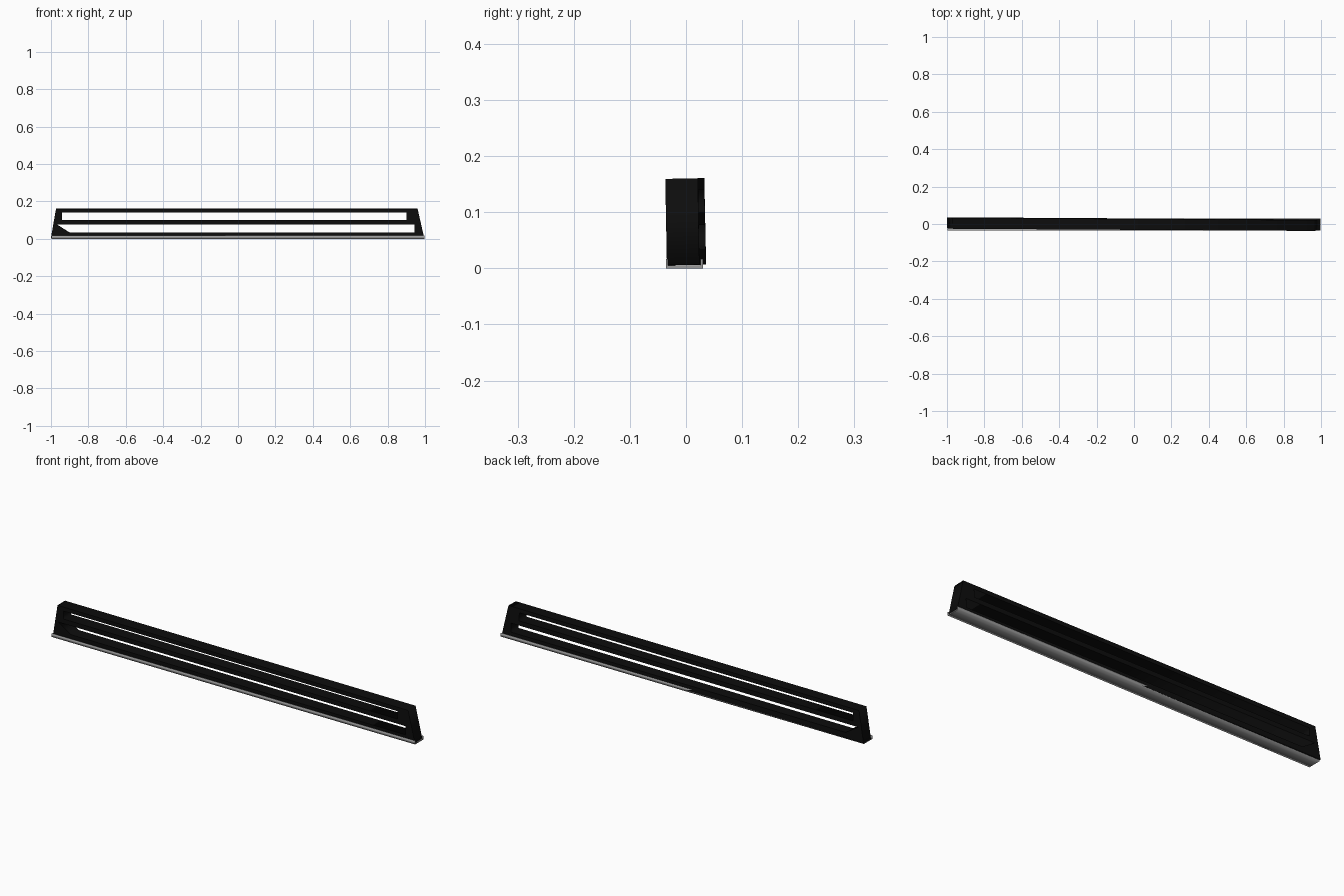
import bpy
import bmesh
import math
from mathutils import Matrix

if "Cube" in bpy.data.objects:
    bpy.data.objects.remove(bpy.data.objects["Cube"])


def material(name, rgb):
    mat = bpy.data.materials.new(name)
    mat.diffuse_color = (*rgb, 1)
    mat.use_nodes = True
    mat.node_tree.nodes["Principled BSDF"].inputs["Base Color"].default_value = mat.diffuse_color
    return mat


black = material("black", (0.004, 0.004, 0.004))
grey = material("mid_grey", (0.33, 0.33, 0.33))


def plate(name, outlines, half_depth, matrix, mat):
    """Extruded flat outline; inner outlines become through slots."""
    curve = bpy.data.curves.new(name, 'CURVE')
    curve.dimensions = '2D'
    curve.fill_mode = 'BOTH'
    curve.extrude = half_depth
    for pts in outlines:
        spline = curve.splines.new('POLY')
        spline.points.add(len(pts) - 1)
        for p, (x, y) in zip(spline.points, pts):
            p.co = (x, y, 0, 1)
        spline.use_cyclic_u = True
    obj = bpy.data.objects.new(name, curve)
    bpy.context.collection.objects.link(obj)
    obj.matrix_world = matrix
    bpy.ops.object.select_all(action='DESELECT')
    obj.select_set(True)
    bpy.context.view_layer.objects.active = obj
    bpy.ops.object.convert(target='MESH')
    obj = bpy.context.view_layer.objects.active
    # weld the caps to the sides
    bm = bmesh.new()
    bm.from_mesh(obj.data)
    bmesh.ops.remove_doubles(bm, verts=bm.verts, dist=0.0001)
    bmesh.ops.recalc_face_normals(bm, faces=bm.faces)
    bm.to_mesh(obj.data)
    bm.free()
    obj.data.materials.clear()
    obj.data.materials.append(mat)
    return obj


# Slotted body: tapered ends, two long openings, turned and leaning slightly
outer = [(-1.0, 0.006), (0.995, 0.006), (0.96, 0.16), (-0.973, 0.16)]
upper_slot = [(-0.94, 0.1), (0.9, 0.1), (0.9, 0.14), (-0.94, 0.14)]
lower_slot = [(-0.9, 0.033), (0.945, 0.033), (0.945, 0.077), (-0.97, 0.077)]
pose = (Matrix.Translation((0, 0.001, 0)) @ Matrix.Rotation(-0.006, 4, 'Z')
        @ Matrix.Rotation(math.radians(90) + 0.02, 4, 'X'))
plate("slotted_body", [outer, upper_slot, lower_slot], 0.029, pose, black)

# Base tray: shallow channel running the full length
channel = [(-0.036, 0), (0.03, 0), (0.03, 0.017), (0.026, 0.017),
           (0.026, 0.005), (-0.032, 0.005), (-0.032, 0.017), (-0.036, 0.017)]
along_x = Matrix(((0, 0, 1, 0), (1, 0, 0, 0), (0, 1, 0, 0), (0, 0, 0, 1)))
plate("base_tray", [channel], 0.998, along_x, grey)
